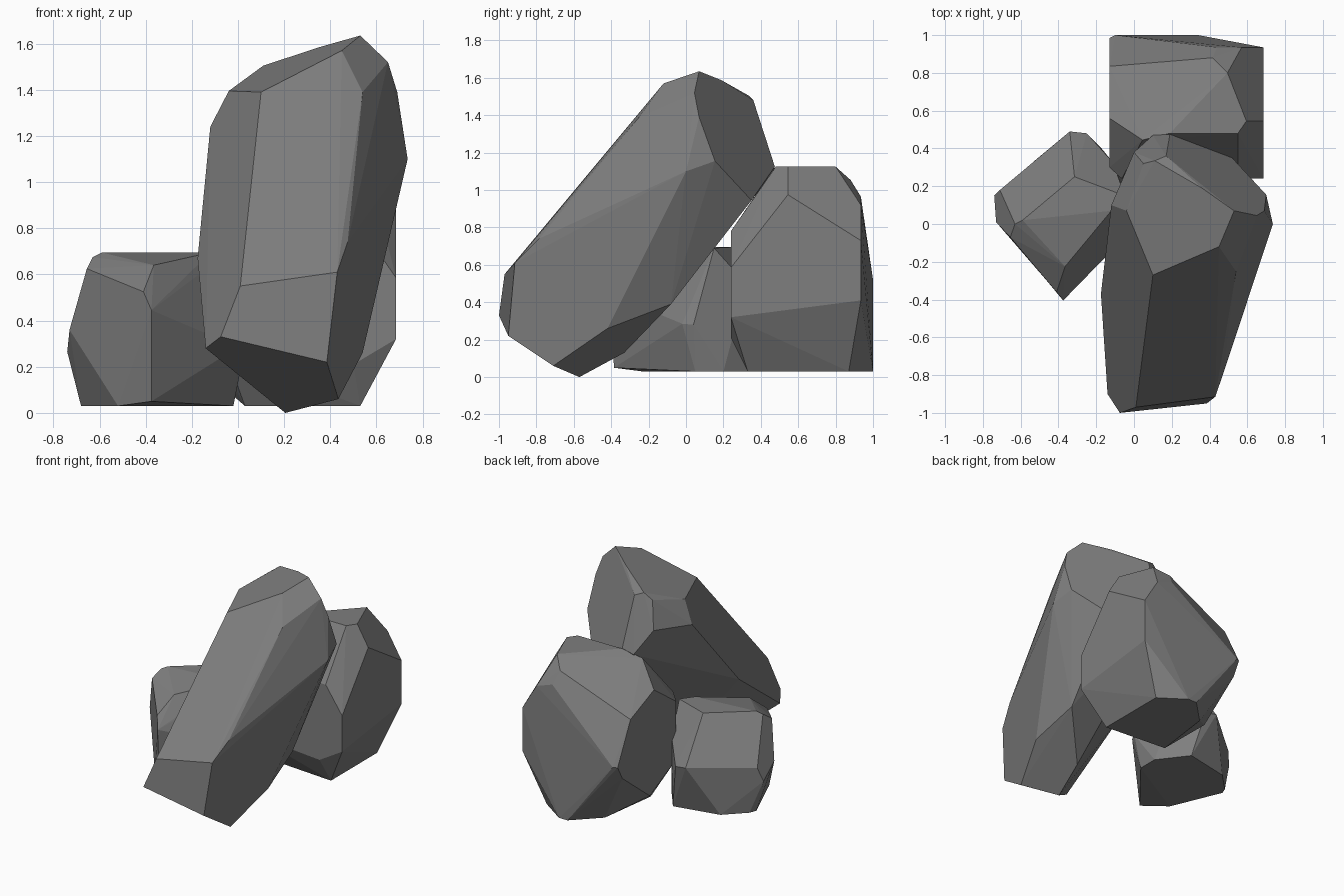
import bpy, bmesh, math

stone = bpy.data.materials.new("stone grey")
stone.diffuse_color = (0.21, 0.21, 0.21, 1)


def rock(name, corners):
    """Faceted boulder: the convex hull around a few corner points."""
    bm = bmesh.new()
    verts = [bm.verts.new(c) for c in corners]
    hull = bmesh.ops.convex_hull(bm, input=verts)
    loose = [v for v in bm.verts if not v.link_faces]
    bmesh.ops.delete(bm, geom=loose, context='VERTS')
    # merge nearly flat triangles into larger facets
    bmesh.ops.dissolve_limit(bm, angle_limit=math.radians(3),
                             verts=bm.verts, edges=bm.edges)
    bmesh.ops.recalc_face_normals(bm, faces=bm.faces)
    mesh = bpy.data.meshes.new(name)
    bm.to_mesh(mesh)
    bm.free()
    mesh.materials.append(stone)
    obj = bpy.data.objects.new(name, mesh)
    bpy.context.collection.objects.link(obj)
    return obj


# tall slab leaning back over the others
rock("leaning_rock", [
    # crown
    (.53, .07, 1.635), (.45, -.12, 1.57), (.54, -.25, 1.39), (.10, -.27, 1.39),
    (-.04, .07, 1.395), (.11, .335, 1.505), (.36, .19, 1.587), (.17, .36, 1.48),
    (.65, .045, 1.52), (.69, .07, 1.39), (.05, .32, 1.46),
    # shoulders
    (.735, 0, 1.10), (.70, .155, 1.155), (-.12, .10, 1.24), (0, .38, 1.27),
    (.10, .47, 1.10), (.19, .475, 1.125), (.52, .35, .945),
    # foot
    (.475, -.785, .74), (.43, -.915, .61), (.01, -.97, .55), (-.175, -.37, .67),
    (-.14, -.90, .28), (-.075, -1.0, .33), (.385, -.95, .22), (.435, -.71, .06),
    (.205, -.57, 0), (.54, -.42, .26), (.24, -.33, .13), (.50, -.08, .39),
])

# large block behind
rock("back_rock", [
    # top
    (.55, .48, 1.125), (.595, .545, 1.125), (.495, .80, 1.125), (.19, .48, 1.125),
    (.045, .445, 1.08), (.415, .88, 1.054), (.44, .935, .965), (.57, .935, .92),
    # right side
    (.685, .545, .975), (.685, .935, .73), (.685, .935, .41), (.685, .24, .32),
    (.685, .24, .585), (.635, .24, .66), (.55, .24, .78),
    # left side
    (-.13, .56, .935), (-.13, .835, .82), (-.13, .985, .52), (-.10, 1.0, .52),
    (-.13, .93, .42), (-.13, .61, .17), (-.13, .30, .75), (-.13, .30, .32),
    (-.065, .24, .78), (-.05, .24, .25),
    # base
    (.50, .24, .21), (.53, .33, .03), (.53, .87, .03), (.34, 1.0, .03),
    (.27, 1.0, .03), (.09, .82, .03), (.03, .37, .03),
])

# small block on the left
rock("small_rock", [
    # top
    (-.59, .02, .695), (-.315, .25, .695), (-.12, .07, .695), (-.05, .15, .69),
    (-.63, 0, .675), (-.655, -.07, .625), (-.365, -.225, .64), (-.41, -.36, .525),
    # sides
    (-.375, -.405, .445), (-.73, .01, .36), (-.71, .18, .365), (-.74, .15, .265),
    (-.34, .49, .385), (-.25, .48, .37), (-.11, .325, .495), (0, -.02, .285),
    (.03, .04, .28),
    # base
    (-.375, -.385, .05), (-.52, -.23, .03), (-.68, .15, .03), (-.66, .20, .03),
    (-.52, .34, .03), (-.18, .41, .03), (-.02, .20, .03), (-.02, .05, .03),
])
